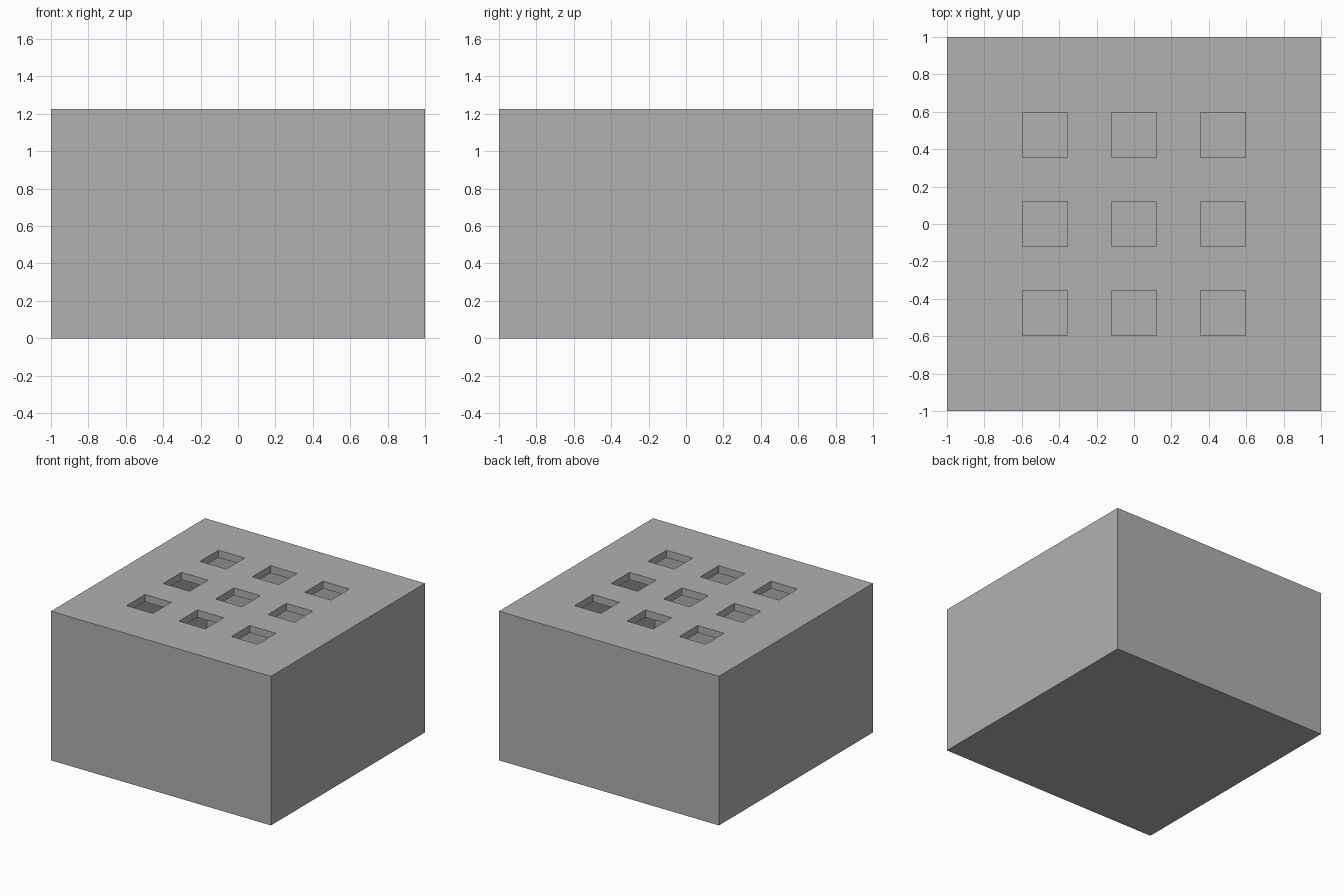
import bpy

if "Cube" in bpy.data.objects:
    bpy.data.objects.remove(bpy.data.objects["Cube"])

HEIGHT = 1.225     # overall box height
WALL = 0.06        # shell thickness
HOLE = 0.239       # side of each square hole
PITCH = 0.476      # spacing of the hole grid


def box(name, size, centre):
    """Axis-aligned box with its size baked into the mesh."""
    bpy.ops.mesh.primitive_cube_add(size=1, location=centre)
    ob = bpy.context.object
    ob.name = name
    ob.scale = size
    bpy.ops.object.transform_apply(location=False, rotation=False, scale=True)
    ob.data.materials.append(grey)
    return ob


def cut(target, cutter):
    """Subtract a hidden helper from the target."""
    mod = target.modifiers.new(cutter.name, 'BOOLEAN')
    mod.operation = 'DIFFERENCE'
    mod.solver = 'EXACT'
    mod.object = cutter
    cutter.hide_render = True
    cutter.display_type = 'WIRE'


# Darker grey than the default
grey = bpy.data.materials.new("dark_grey")
grey.diffuse_color = (0.44, 0.44, 0.44, 1)
grey.use_nodes = True
grey.node_tree.nodes["Principled BSDF"].inputs["Base Color"].default_value = grey.diffuse_color

# Outer box
body = box("hollow_box", (2, 2, HEIGHT), (0, 0, HEIGHT / 2))

# Inner cavity, leaving an even shell all round
inner = 2 - 2 * WALL
cavity = box("cavity_cutter", (inner, inner, HEIGHT - 2 * WALL), (0, 0, HEIGHT / 2))
cut(body, cavity)

# Three by three grid of square holes through the lid
holes = box("hole_cutter", (HOLE, HOLE, 4 * WALL), (-PITCH, -PITCH, HEIGHT))
for axis in range(2):
    arr = holes.modifiers.new("grid", 'ARRAY')
    arr.count = 3
    arr.use_relative_offset = False
    arr.use_constant_offset = True
    offset = [0, 0, 0]
    offset[axis] = PITCH
    arr.constant_offset_displace = offset
cut(body, holes)
